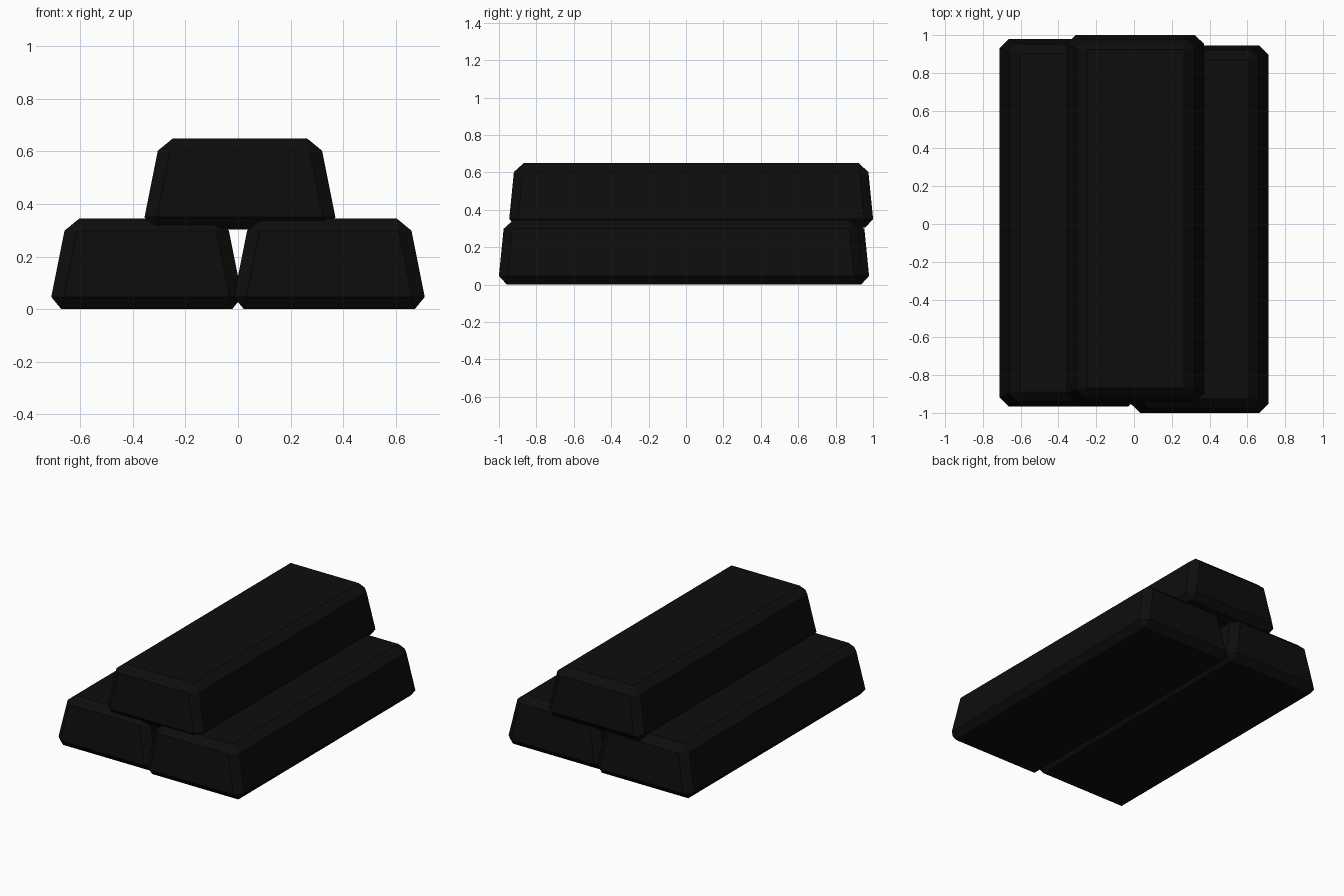
import bpy, bmesh

if "Cube" in bpy.data.objects:
    bpy.data.objects.remove(bpy.data.objects["Cube"])

black = bpy.data.materials.new("black_metal")
black.diffuse_color = (0.004, 0.004, 0.004, 1)
black.use_nodes = True
black.node_tree.nodes["Principled BSDF"].inputs["Base Color"].default_value = black.diffuse_color

HEIGHT = 0.345
BOTTOM = (0.3725, 0.9775)   # half width, half length before bevelling
TOP = (0.3035, 0.943)


def ingot(name, x, y, z):
    """Tapered bar with a single flat chamfer on every edge."""
    bm = bmesh.new()
    bmesh.ops.create_cube(bm, size=2)
    for v in bm.verts:
        hx, hy = TOP if v.co.z > 0 else BOTTOM
        v.co = (v.co.x * hx, v.co.y * hy, HEIGHT if v.co.z > 0 else 0)
    bmesh.ops.bevel(bm, geom=bm.edges[:], offset=0.047, segments=1,
                    profile=0.5, affect='EDGES')
    bmesh.ops.recalc_face_normals(bm, faces=bm.faces)
    mesh = bpy.data.meshes.new(name)
    bm.to_mesh(mesh)
    bm.free()
    mesh.materials.append(black)
    obj = bpy.data.objects.new(name, mesh)
    obj.location = (x, y, z)
    bpy.context.collection.objects.link(obj)


# Two bars side by side, one resting across the gap
ingot("left_ingot", -0.3475, 0.006, 0)
ingot("right_ingot", 0.3475, -0.0275, 0)
ingot("top_ingot", 0.0075, 0.0275, 0.304)
